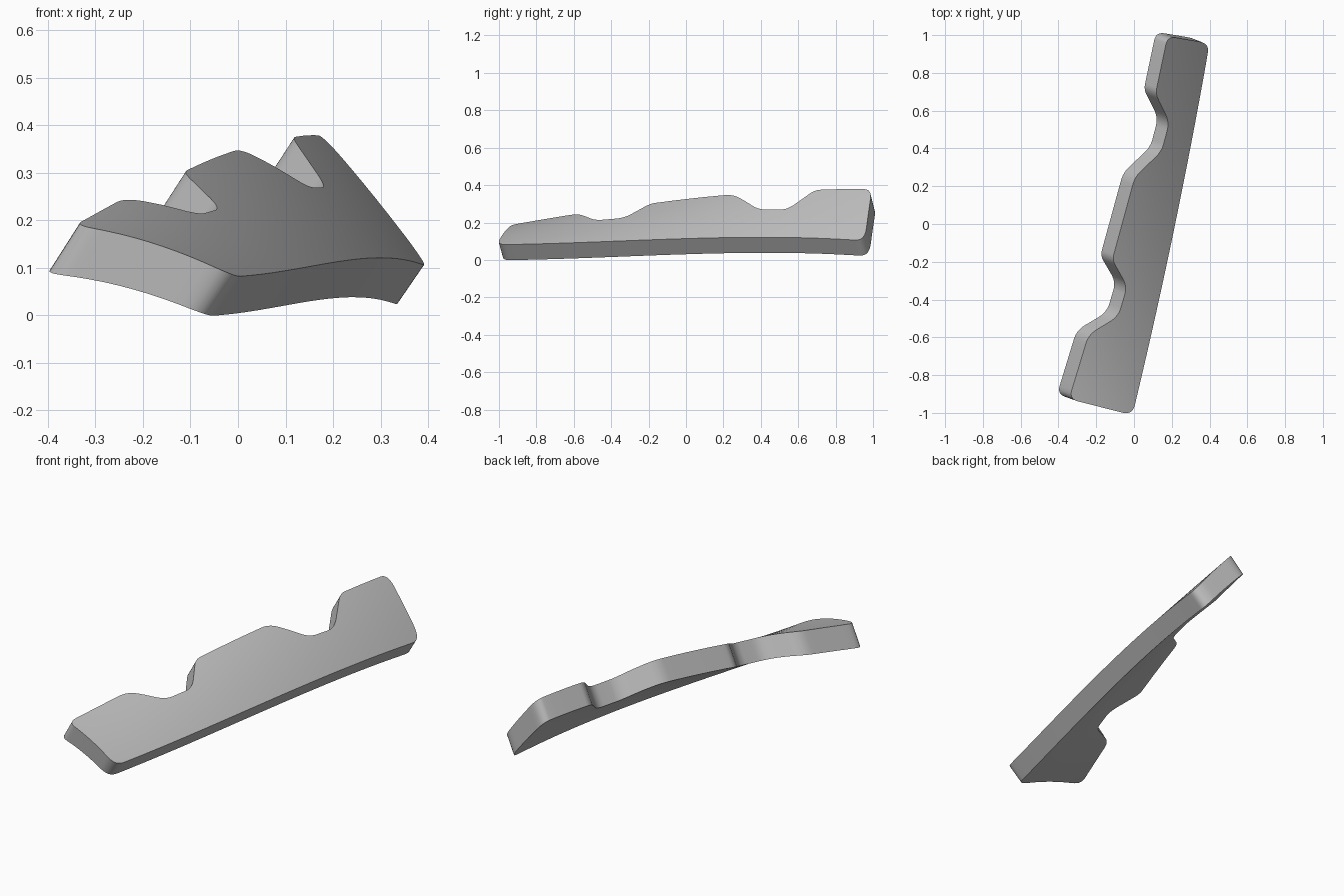
import bpy, bmesh, math
from mathutils import Vector

cube = bpy.data.objects.get("Cube")
if cube:
    bpy.data.objects.remove(cube, do_unlink=True)

grey = bpy.data.materials.new("plain grey")
grey.use_nodes = True
colour = (0.5, 0.5, 0.5, 1)
grey.diffuse_color = colour
grey.node_tree.nodes["Principled BSDF"].inputs["Base Color"].default_value = colour


def edge_x(y):
    # Gently bowed straight side of the plate
    return 0.218 + 0.2065 * y - 0.017 * y * y


def height(d, y):
    # Twisted, arched upper surface; d is the distance from the straight side
    base = 0.114 + 0.0305 * y - 0.024 * y**2 - 0.022 * y**3
    return base + (0.92 + 0.44 * y) * d - 0.6 * d * d


def rounded(corners, steps=7):
    # Round each corner with a short curve of the given reach
    points = []
    for i, (x, y, cut) in enumerate(corners):
        p = Vector((x, y, 0))
        if not cut:
            points.append(p)
            continue
        a, b = (Vector((*corners[j % len(corners)][:2], 0)) for j in (i - 1, i + 1))
        a = p + (a - p).normalized() * cut
        b = p + (b - p).normalized() * cut
        for k in range(steps + 1):
            t = k / steps
            points.append(a * (1 - t)**2 + p * 2 * t * (1 - t) + b * t * t)
    return points


# Outline: front end, straight side, back end, then the two-notched side
corners = [(-0.344, -0.927, 0.05), (-0.008, -1.012, 0.055)]
corners += [(edge_x(y), y, 0) for y in [-0.9 + 0.11 * i for i in range(17)]]
corners += [(0.399, 0.956, 0.05), (0.178, 0.994, 0.045),
            (0.114, 0.69, 0.03), (0.187, 0.54, 0.045),
            (0.147, 0.385, 0.045), (0.005, 0.25, 0.045),
            (-0.115, -0.19, 0.03), (-0.036, -0.33, 0.045),
            (-0.083, -0.49, 0.05), (-0.24, -0.585, 0.05)]

bm = bmesh.new()
bm.faces.new([bm.verts.new(p) for p in rounded(corners)])


def slice_along(axis, start, step, count):
    normal = Vector((0, 0, 0))
    normal[axis] = 1
    for i in range(count):
        bmesh.ops.bisect_plane(bm, geom=bm.verts[:] + bm.edges[:] + bm.faces[:],
                               plane_co=normal * (start + step * i),
                               plane_no=normal, dist=0.0005)


# Slice the sheet so that it can bend, then give it thickness
slice_along(0, -0.31, 0.03, 24)
slice_along(1, -0.96, 0.06, 33)
made = bmesh.ops.extrude_face_region(bm, geom=bm.faces[:], use_keep_orig=True)
lower = {g for g in made["geom"] if isinstance(g, bmesh.types.BMVert)}
for v in bm.verts:
    x, y, _ = v.co
    d = edge_x(y) - x
    v.co.z = height(d, y)
    if v in lower:
        v.co += Vector((-0.057 - 0.02 * d, 0.023, -0.083 - 0.05 * d))
bmesh.ops.recalc_face_normals(bm, faces=bm.faces[:])

mesh = bpy.data.meshes.new("notched_plate")
bm.to_mesh(mesh)
bm.free()
mesh.materials.append(grey)
plate = bpy.data.objects.new("notched_plate", mesh)
bpy.context.collection.objects.link(plate)
bpy.context.view_layer.objects.active = plate
plate.select_set(True)
bpy.ops.object.shade_smooth_by_angle(angle=math.radians(35))
